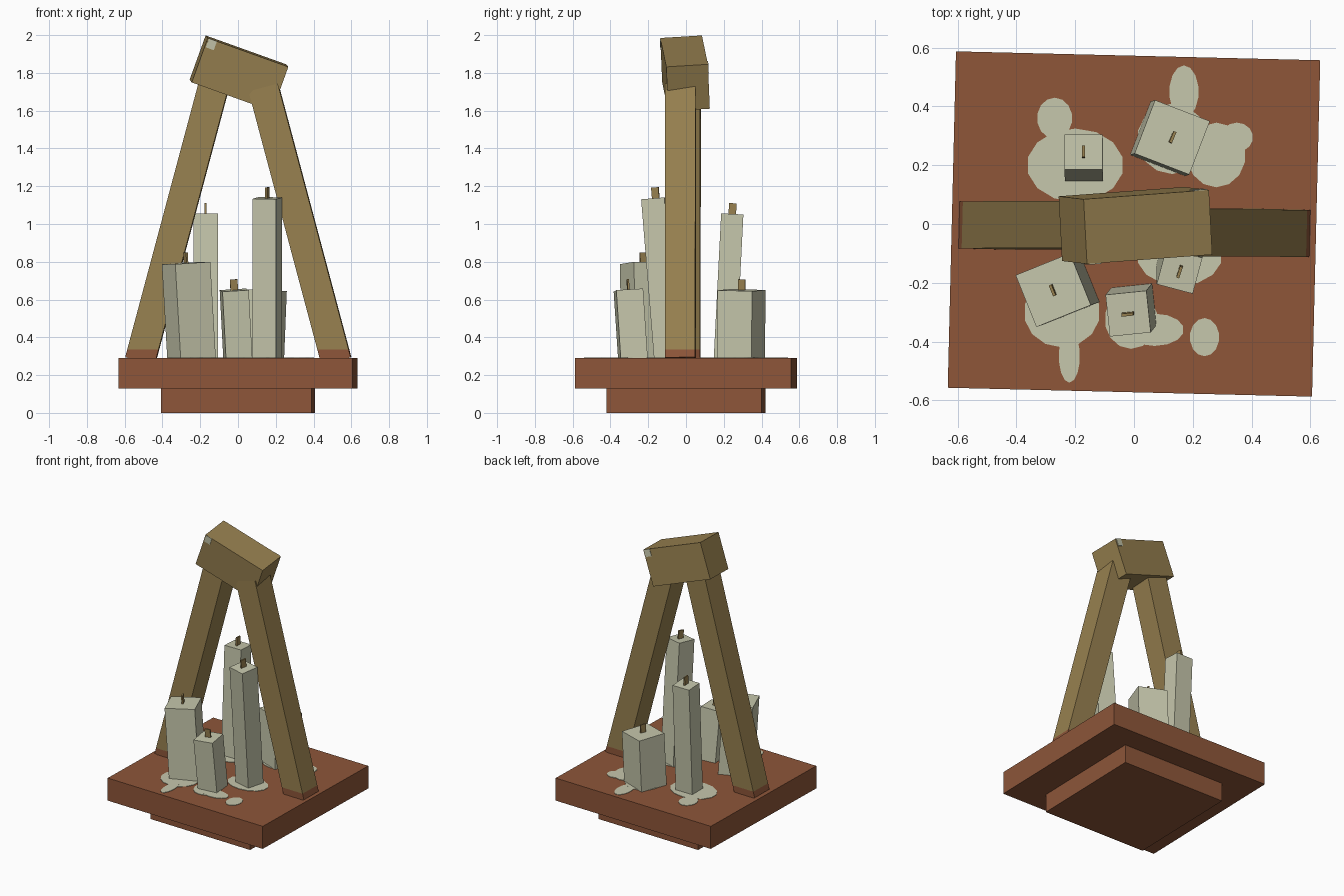
import bpy, bmesh, math
from mathutils import Vector, Matrix

if "Cube" in bpy.data.objects:
    bpy.data.objects.remove(bpy.data.objects["Cube"])


def material(name, rgb):
    lin = [((c / 255 + 0.055) / 1.055) ** 2.4 for c in rgb]
    m = bpy.data.materials.new(name)
    m.diffuse_color = (*lin, 1)
    m.use_nodes = True
    m.node_tree.nodes["Principled BSDF"].inputs["Base Color"].default_value = m.diffuse_color
    return m


BROWN = material("red_brown", (142, 86, 57))
WOOD = material("olive_wood", (152, 129, 80))
WAX = material("pale_wax", (198, 199, 172))


def add_object(name, bm, mats, matrix=Matrix()):
    me = bpy.data.meshes.new(name)
    bmesh.ops.recalc_face_normals(bm, faces=bm.faces[:])
    bm.to_mesh(me)
    bm.free()
    for m in mats:
        me.materials.append(m)
    ob = bpy.data.objects.new(name, me)
    bpy.context.collection.objects.link(ob)
    ob.matrix_world = matrix
    return ob


def frame(base, top, yaw):
    """Matrix at the middle of base-top, local z along that axis."""
    base, top = Vector(base), Vector(top)
    z = (top - base).normalized()
    a = math.radians(yaw)
    x = Vector((math.cos(a), math.sin(a), 0))
    x = (x - z * x.dot(z)).normalized()
    rot = Matrix((x, z.cross(x), z)).transposed().to_4x4()
    return Matrix.Translation((base + top) / 2) @ rot, (top - base).length


def cuboid(sx, sy, sz):
    bm = bmesh.new()
    bmesh.ops.create_cube(bm, size=1)
    bmesh.ops.scale(bm, vec=(sx, sy, sz), verts=bm.verts)
    return bm


def block(name, base, top, sx, sy, yaw, mat):
    m, length = frame(base, top, yaw)
    add_object(name, cuboid(sx, sy, length), [mat], m)
    return m


# Two-tier base
YAW = -1.4
block("base_foot", (0, 0, 0), (0, 0, 0.13), 0.797, 0.82, YAW, BROWN)
block("base_slab", (0, 0, 0.13), (0, 0, 0.29), 1.24, 1.145, YAW, BROWN)

# Leaning legs with stained feet
for name, base, top in (("left_leg", (-0.518, -0.005, 0.274), (-0.118, -0.003, 1.77)),
                        ("right_leg", (0.521, -0.03, 0.274), (0.135, -0.028, 1.723))):
    m, length = frame(base, top, YAW)
    bm = cuboid(0.16, 0.16, length)
    bm.transform(m)
    bmesh.ops.bisect_plane(bm, geom=bm.verts[:] + bm.edges[:] + bm.faces[:],
                           plane_co=(0, 0, 0.335), plane_no=(0, 0, 1))
    for f in bm.faces:
        f.material_index = 1 if f.calc_center_median().z < 0.335 else 0
    add_object(name, bm, [WOOD, BROWN])

# Tilted cap block with a small pale chip on the front and back
cap_m = block("cap_block", (-0.0375, 0, 1.68), (0.0475, -0.01, 1.915),
              0.454, 0.221, 3, WOOD)
for name, s in (("front_chip", -1), ("back_chip", 1)):
    add_object(name, cuboid(0.045, 0.006, 0.05), [WAX],
               cap_m @ Matrix.Translation((s * 0.198, s * 0.1105, 0.1)))


def candle(name, b, t, h, sx, sy, yaw, wick_yaw):
    base, top = Vector((*b, 0.27)), Vector((*t, h))
    axis = (top - base).normalized()
    block(name + "_candle", base, top, sx, sy, yaw, WAX)
    block(name + "_wick", top - axis * 0.01, top + axis * 0.057,
          0.04, 0.01, wick_yaw, WOOD)


# Leaning square candles
candle("front_left", (-0.245, -0.215), (-0.275, -0.225), 0.793, 0.2, 0.19, 22, 112)
candle("front_middle", (0, -0.28), (-0.02, -0.305), 0.65, 0.14, 0.143, 6, 6)
candle("front_tall", (0.155, -0.09), (0.155, -0.16), 1.137, 0.127, 0.127, -15, 72)
candle("back_right", (0.115, 0.29), (0.13, 0.295), 0.65, 0.2, 0.195, -21, 67)
candle("back_tall", (-0.17, 0.205), (-0.172, 0.245), 1.053, 0.13, 0.118, 0, 90)


def puddle(name, *blobs):
    """Thin plate of overlapping rounded blobs: centre x, y, radius x, y."""
    bm = bmesh.new()
    for i, (x, y, rx, ry) in enumerate(blobs):
        m = Matrix.Translation((x, y, 0.29)) @ Matrix.Diagonal((rx, ry, 1, 1))
        bmesh.ops.create_cone(bm, cap_ends=True, segments=14, radius1=1, radius2=1,
                              depth=0.006 + 0.0006 * i, matrix=m)
    add_object(name + "_puddle", bm, [WAX])


# Spilled wax puddles
puddle("back_left", (-0.2, 0.2, 0.165, 0.125), (-0.27, 0.36, 0.06, 0.07))
puddle("back_right", (0.17, 0.45, 0.05, 0.09), (0.13, 0.29, 0.12, 0.12),
       (0.28, 0.235, 0.1, 0.11), (0.35, 0.295, 0.055, 0.05))
puddle("front_left", (-0.245, -0.3, 0.13, 0.12), (-0.22, -0.45, 0.036, 0.09))
puddle("front_middle", (-0.01, -0.325, 0.09, 0.1), (0.07, -0.36, 0.1, 0.055))
puddle("small", (0.24, -0.385, 0.05, 0.065))
puddle("front_tall", (0.155, -0.11, 0.145, 0.1))
